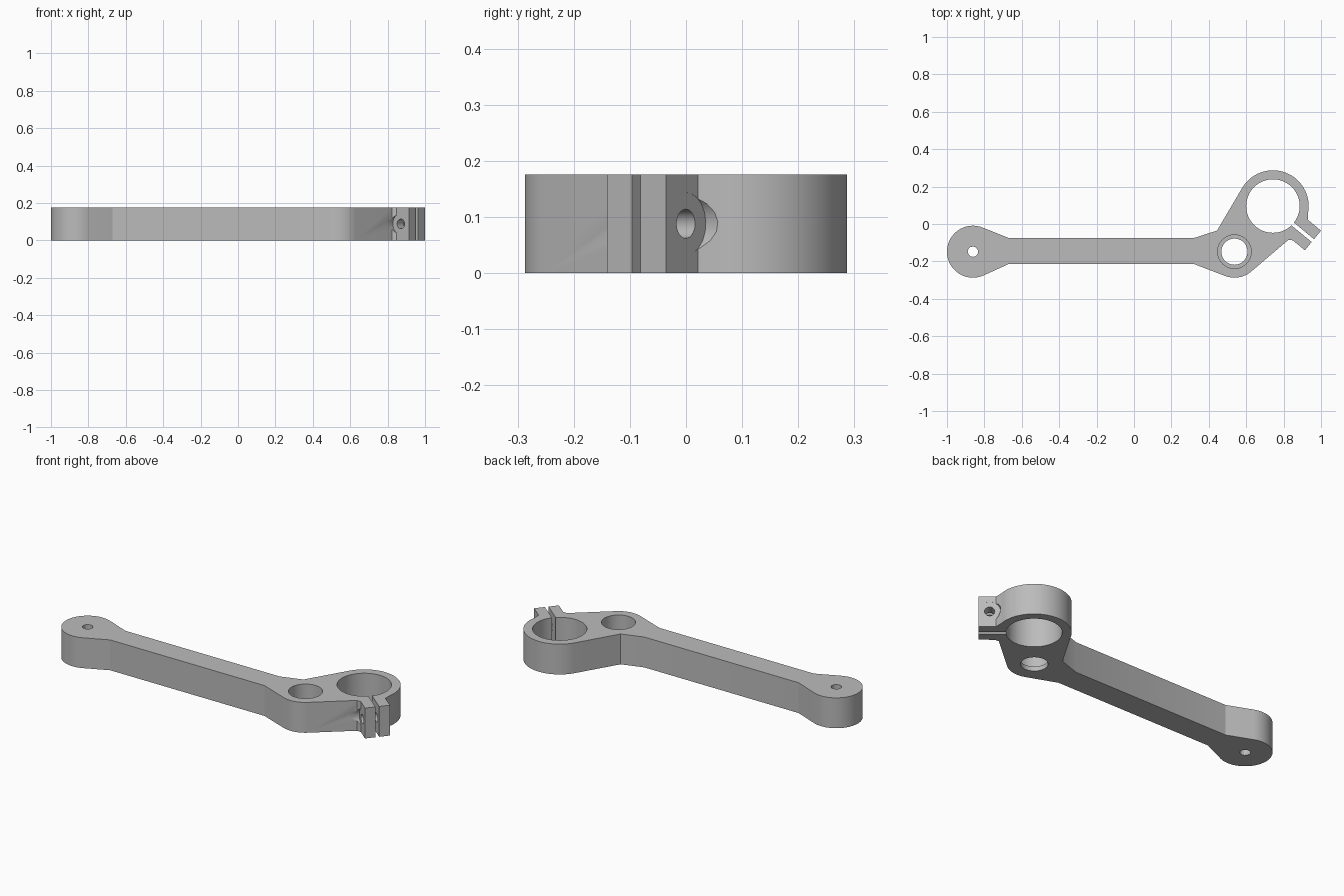
import bpy, bmesh, math
from mathutils import Vector, Matrix

cube = bpy.data.objects.get("Cube")
if cube:
    bpy.data.objects.remove(cube)

H = 0.176
PIVOT, HUB, RING = Vector((-0.861, -0.148)), Vector((0.537, -0.148)), Vector((0.743, 0.096))
R_BOSS, R_RING = 0.139, 0.191
SPLIT = math.radians(-39.5)                    # direction of the clamp split
D = Vector((math.cos(SPLIT), math.sin(SPLIT)))
N = Vector((-D.y, D.x))

grey = bpy.data.materials.new("grey metal")
grey.use_nodes = True
grey.diffuse_color = (0.5, 0.5, 0.5, 1)
grey.node_tree.nodes["Principled BSDF"].inputs["Base Color"].default_value = (0.5, 0.5, 0.5, 1)


def make(name, bm):
    bmesh.ops.recalc_face_normals(bm, faces=bm.faces[:])
    mesh = bpy.data.meshes.new(name)
    bm.to_mesh(mesh)
    bm.free()
    mesh.materials.append(grey)
    obj = bpy.data.objects.new(name, mesh)
    bpy.context.collection.objects.link(obj)
    return obj


def tangent(p, c, r, side):
    """Angle on the circle where the line from p touches it."""
    v = p - c
    return math.atan2(v.y, v.x) + side * math.acos(r / v.length)


def arc(c, r, a, b, steps=36):
    """Counter-clockwise arc from angle a to angle b."""
    b = a + (b - a) % (2 * math.pi)
    angles = [a + (b - a) * i / steps for i in range(steps + 1)]
    return [c + r * Vector((math.cos(t), math.sin(t))) for t in angles]


def clamp(d, n):
    """Point in the frame of the clamp ears."""
    return RING + D * d + N * n


def rod(name, c, r, z0, z1, sides, matrix=None):
    bm = bmesh.new()
    bmesh.ops.create_cone(bm, cap_ends=True, segments=sides, radius1=r, radius2=r, depth=z1 - z0)
    bmesh.ops.translate(bm, verts=bm.verts, vec=(c[0], c[1], (z0 + z1) / 2))
    if matrix:
        bm.transform(matrix)
    return make(name, bm)


# Outline of the lever: pivot boss, arm, hub, clamp ears and ring
top_l, low_l = Vector((-0.67, -0.075)), Vector((-0.67, -0.214))
top_r, low_r = Vector((0.32, -0.075)), Vector((0.32, -0.214))
notch, heel = Vector((0.444, -0.035)), Vector((0.824, -0.086))
outline = arc(PIVOT, R_BOSS, tangent(top_l, PIVOT, R_BOSS, 1), tangent(low_l, PIVOT, R_BOSS, -1))
outline += [low_l, low_r]
outline += arc(HUB, R_BOSS, tangent(low_r, HUB, R_BOSS, 1), tangent(heel, HUB, R_BOSS, -1), 18)
outline += [heel, clamp(0.198, -0.074), clamp(0.282, -0.074), clamp(0.282, 0.062), clamp(0.193, 0.062)]
outline += arc(RING, R_RING, math.radians(-10), tangent(notch, RING, R_RING, -1))
outline += [notch, top_r, top_l]

bm = bmesh.new()
face = bm.faces.new([bm.verts.new((p.x, p.y, 0)) for p in outline])
ext = bmesh.ops.extrude_face_region(bm, geom=[face])
bmesh.ops.translate(bm, verts=[v for v in ext["geom"] if isinstance(v, bmesh.types.BMVert)], vec=(0, 0, H))
lever = make("lever_arm", bm)

# Vertical holes: pivot, hub with its lip, clamp bore
cutters = [rod("pivot_hole", PIVOT, 0.028, -0.1, 0.3, 12),
           rod("hub_hole", HUB, 0.07, -0.1, 0.3, 40),
           rod("hub_counterbore", HUB, 0.09, 0.026, 0.3, 40),
           rod("clamp_bore", RING, 0.143, -0.1, 0.3, 64)]

# Clamp split
bm = bmesh.new()
bmesh.ops.create_cube(bm, size=1, matrix=Matrix.Translation((*clamp(0.22, -0.007), H / 2))
                      @ Matrix.Rotation(SPLIT, 4, "Z") @ Matrix.Diagonal((0.24, 0.02, 0.6, 1)))
cutters.append(make("clamp_slot", bm))

# Clamp screw hole and the spot faces on both ears
across = Matrix.Translation((*clamp(0.226, 0), H / 2)) @ Vector((0, 0, 1)).rotation_difference(N.to_3d()).to_matrix().to_4x4()
cutters += [rod("screw_hole", (0, 0), 0.026, -0.15, 0.15, 20, across),
            rod("upper_spot_face", (0, 0), 0.056, 0.0615, 0.14, 20, across),
            rod("lower_spot_face", (0, 0), 0.056, -0.14, -0.0735, 20, across)]

bpy.context.view_layer.objects.active = lever
lever.select_set(True)
for c in cutters:
    mod = lever.modifiers.new(c.name, "BOOLEAN")
    mod.operation, mod.solver, mod.object = "DIFFERENCE", "EXACT", c
    bpy.ops.object.modifier_apply(modifier=mod.name)
    bpy.data.objects.remove(c)
bpy.ops.object.shade_smooth_by_angle(angle=math.radians(20))
